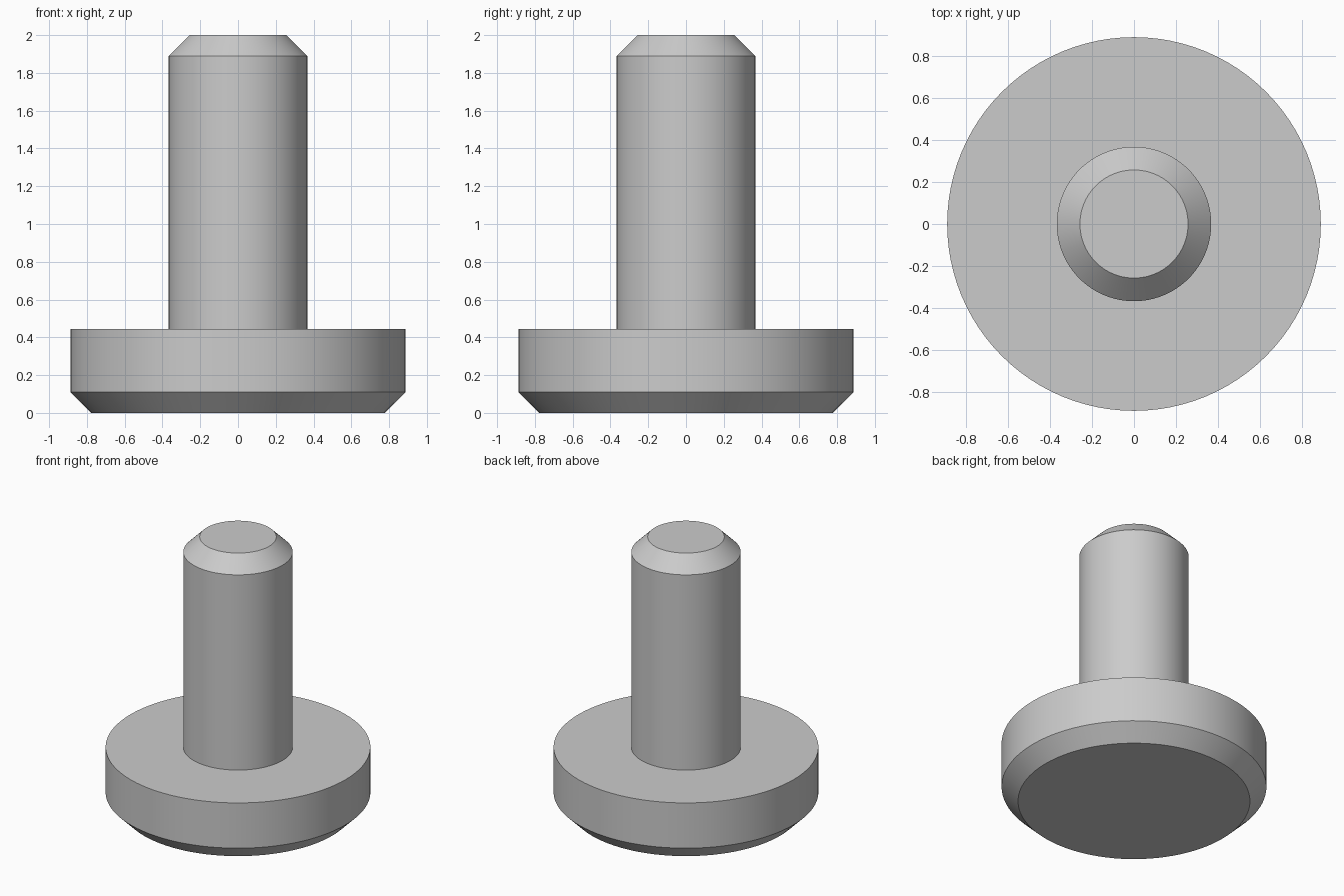
import bpy
import bmesh
import math

SEGMENTS = 96

cube = bpy.data.objects.get("Cube")
if cube:
    bpy.data.objects.remove(cube, do_unlink=True)

# Plain grey metal
grey = bpy.data.materials.new("grey_metal")
grey.use_nodes = True
colour = (0.6, 0.6, 0.6, 1.0)
grey.diffuse_color = colour
grey.node_tree.nodes["Principled BSDF"].inputs["Base Color"].default_value = colour


def lathe(name, profile):
    """Turn a (radius, height) profile around z and close both ends."""
    bm = bmesh.new()
    rings = []
    for radius, height in profile:
        ring = []
        for i in range(SEGMENTS):
            a = math.tau * i / SEGMENTS
            ring.append(bm.verts.new((radius * math.cos(a), radius * math.sin(a), height)))
        rings.append(ring)
    for low, high in zip(rings, rings[1:]):
        for i in range(SEGMENTS):
            j = (i + 1) % SEGMENTS
            bm.faces.new((low[i], low[j], high[j], high[i]))
    bm.faces.new(rings[0][::-1])
    bm.faces.new(rings[-1])
    mesh = bpy.data.meshes.new(name)
    bm.to_mesh(mesh)
    bm.free()
    mesh.materials.append(grey)
    obj = bpy.data.objects.new(name, mesh)
    bpy.context.collection.objects.link(obj)
    bpy.ops.object.select_all(action="DESELECT")
    obj.select_set(True)
    bpy.context.view_layer.objects.active = obj
    bpy.ops.object.shade_smooth_by_angle(angle=math.radians(30))
    return obj


# One solid: bevelled disc head, then the shaft with its bevelled tip
head_radius, shaft_radius, bevel = 0.888, 0.367, 0.11
head_top, shaft_top = 0.445, 2.0
lathe("flanged_pin", [
    (head_radius - bevel, 0.0),
    (head_radius, bevel),
    (head_radius, head_top),
    (shaft_radius, head_top),
    (shaft_radius, shaft_top - bevel),
    (shaft_radius - bevel, shaft_top),
])
